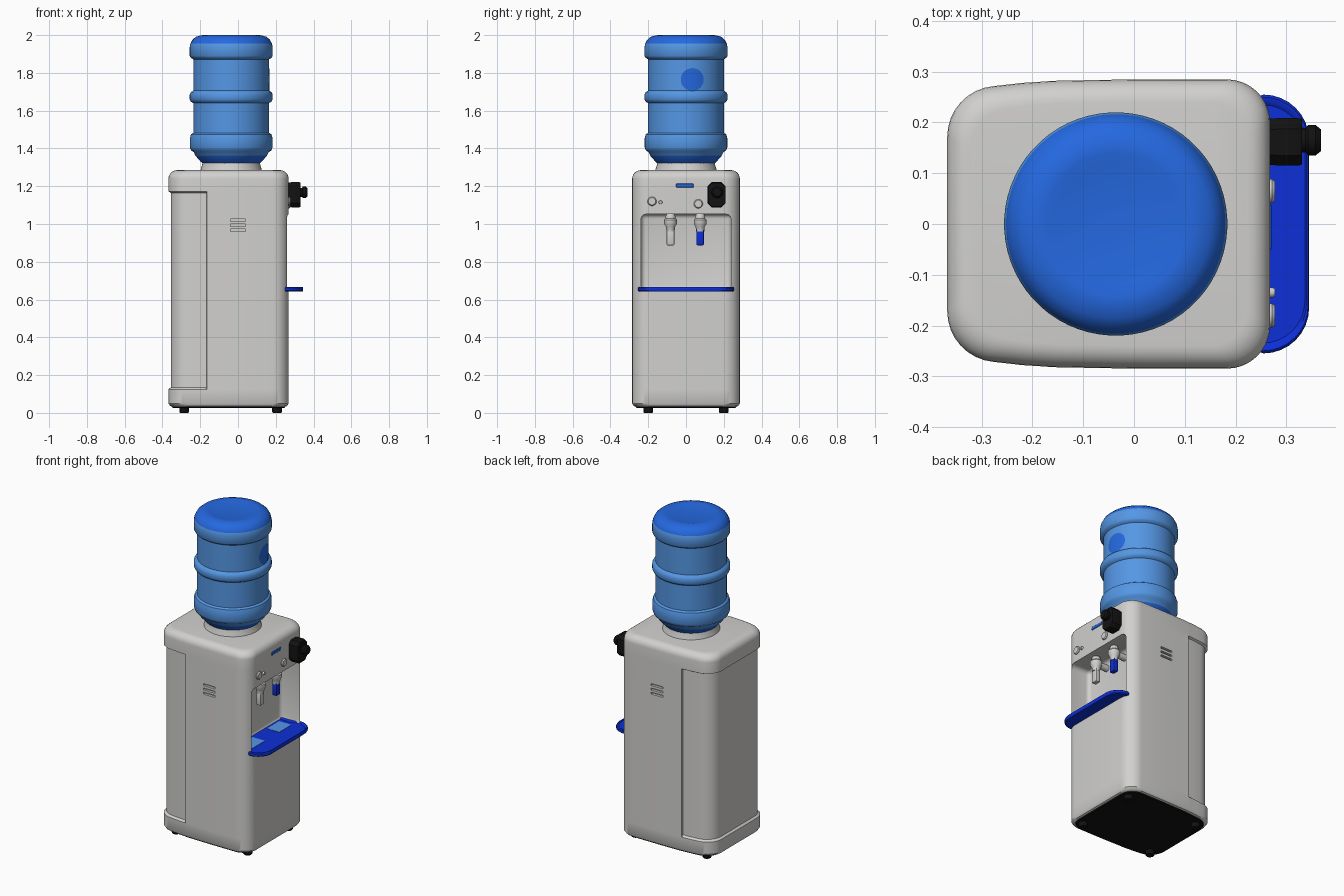
import bpy, bmesh, math
from mathutils import Vector

if "Cube" in bpy.data.objects:
    bpy.data.objects.remove(bpy.data.objects["Cube"])


def material(name, rgb):
    m = bpy.data.materials.new(name)
    m.diffuse_color = (*rgb, 1)
    m.use_nodes = True
    m.node_tree.nodes["Principled BSDF"].inputs["Base Color"].default_value = m.diffuse_color
    return m


GREY = material("cabinet grey", (0.64, 0.635, 0.62))
LIGHT = material("bottle light blue", (0.09, 0.31, 0.78))
MID = material("bottle mid blue", (0.018, 0.14, 0.75))
DEEP = material("tray deep blue", (0.004, 0.028, 0.68))
BLACK = material("black plastic", (0.006, 0.006, 0.006))


def finish(name, bm, mats, smooth=True):
    bmesh.ops.recalc_face_normals(bm, faces=bm.faces)
    me = bpy.data.meshes.new(name)
    bm.to_mesh(me)
    bm.free()
    ob = bpy.data.objects.new(name, me)
    bpy.context.collection.objects.link(ob)
    for m in mats:
        me.materials.append(m)
    if smooth:
        shade(ob)
    return ob


def shade(ob):
    bpy.ops.object.select_all(action='DESELECT')
    ob.select_set(True)
    bpy.context.view_layer.objects.active = ob
    bpy.ops.object.shade_smooth_by_angle(angle=math.radians(35))


def loft(name, rings, *mats, smooth=True):
    """Skin closed rings of 3D points and cap both ends."""
    bm = bmesh.new()
    vs = [[bm.verts.new(p) for p in r] for r in rings]
    n = len(vs[0])
    for a, b in zip(vs, vs[1:]):
        for i in range(n):
            j = (i + 1) % n
            bm.faces.new((a[i], a[j], b[j], b[i]))
    bm.faces.new(vs[0])
    bm.faces.new(vs[-1])
    return finish(name, bm, mats, smooth)


def lathe(name, profile, center, *mats, axis='z', n=24):
    """Profile is (radius, coordinate along axis)."""
    rings = []
    for r, h in profile:
        ring = []
        for i in range(n):
            c, s = (f(2 * math.pi * (i + .5) / n) * r for f in (math.cos, math.sin))
            ring.append((center[0] + c, center[1] + s, h) if axis == 'z'
                        else (h, center[0] + c, center[1] + s))
        rings.append(ring)
    return loft(name, rings, *mats)


def box(name, lo, hi, mat, bevel=0, segs=3):
    bm = bmesh.new()
    bmesh.ops.create_cube(bm, size=1)
    lo, hi = Vector(lo), Vector(hi)
    for v in bm.verts:
        v.co = Vector([(lo[k] + hi[k]) / 2 + v.co[k] * (hi[k] - lo[k]) for k in range(3)])
    if bevel:
        bmesh.ops.bevel(bm, geom=bm.edges[:], offset=bevel, segments=segs,
                        profile=.5, affect='EDGES')
    return finish(name, bm, [mat])


def arc(cx, cy, r, a0, a1, n=8):
    return [(cx + r * math.cos(math.radians(a0 + (a1 - a0) * i / n)),
             cy + r * math.sin(math.radians(a0 + (a1 - a0) * i / n))) for i in range(n + 1)]


# Cabinet footprint: one half, then mirrored across y
half = arc(.183, .2, .085, 0, 90) + [(0, .285), (-.165, .282), (-.172, .281), (-.22, .278)] \
    + arc(-.268, .172, .1, 95, 180)
footprint = half + [(x, -y) for x, y in reversed(half)]
CX = -.05


def cabinet_ring(z, inset=0, recess=0):
    ring = []
    for x, y in footprint:
        d = inset + (recess if x < -.17 else 0)
        ring.append((CX + (x - CX) * (1 - d / .318), y * (1 - d / .285), z))
    return ring


R = .045
rings = [cabinet_ring(.032, .02), cabinet_ring(.037, .008), cabinet_ring(.05),
         cabinet_ring(.125), cabinet_ring(.135, 0, .012),
         cabinet_ring(1.165, 0, .012), cabinet_ring(1.172)]
rings += [cabinet_ring(1.285 - R + R * math.sin(a), R * (1 - math.cos(a)))
          for a in [math.radians(15 * i) for i in range(7)]]
cabinet = loft("cabinet", rings, GREY, smooth=False)

# Dispensing alcove and side vent slots are cut out of the cabinet
cutters = [box("alcove_cutter", (.13, -.238, .65), (.45, .238, 1.052), GREY, .025, 4)]
for side in (-1, 1):
    for z in (1.02, .993, .967):
        y = sorted((side * .27, side * .32))
        cutters.append(box("vent_cutter", (-.04, y[0], z - .006), (.04, y[1], z + .006), GREY))
bpy.context.view_layer.objects.active = cabinet
for c in cutters:
    c.hide_render = True
    mod = cabinet.modifiers.new("cut", 'BOOLEAN')
    mod.operation = 'DIFFERENCE'
    mod.solver = 'EXACT'
    mod.object = c
    bpy.context.view_layer.objects.active = cabinet
    bpy.ops.object.modifier_apply(modifier=mod.name)
for c in cutters:
    bpy.data.objects.remove(c)
shade(cabinet)

# Underside plate and feet
loft("base_plate", [cabinet_ring(.027, .022), cabinet_ring(.034, .018)], BLACK)
for x in (-.285, .207):
    for y in (-.2, .2):
        lathe("foot", [(.022, 0), (.026, .006), (.026, .03)], (x, y), BLACK)

# Collar and bottle
BC = (-.036, 0)
lathe("bottle_collar", [(.165, 1.275), (.16, 1.295), (.155, 1.31), (.152, 1.328)], BC, GREY, n=48)
bottle = lathe("bottle", [
    (.14, 1.31), (.162, 1.33), (.175, 1.345), (.19, 1.362), (.198, 1.38), (.213, 1.39),
    (.219, 1.405), (.219, 1.455), (.213, 1.475), (.201, 1.483), (.201, 1.64), (.214, 1.648),
    (.22, 1.66), (.22, 1.685), (.214, 1.698), (.201, 1.706), (.201, 1.872), (.214, 1.88),
    (.22, 1.89), (.22, 1.935), (.216, 1.955), (.205, 1.976), (.187, 1.991), (.16, 1.999),
    (.14, 2.0), (.12, 1.995), (.01, 1.995)], BC, LIGHT, MID, n=64)
for p in bottle.data.polygons:
    if p.center.z > 1.955 or p.center.z < 1.362:
        p.material_index = 1

# Plain oval patch wrapped on the bottle
bm = bmesh.new()
cols = []
for i in range(17):
    t = -.98 + 1.96 * i / 16
    a = .17 + t * .31
    h = .06 * math.sqrt(1 - t * t)
    cols.append([bm.verts.new((BC[0] + .203 * math.cos(a), .203 * math.sin(a), 1.765 + s * h))
                 for s in (-1, 1)])
for a, b in zip(cols, cols[1:]):
    bm.faces.new((a[0], b[0], b[1], a[1]))
finish("bottle_patch", bm, [MID])

# Drip tray with a lighter inset
tray_half = arc(.255, .165, .09, 0, 90) + [(.2, .237), (.12, .237)]
tray = tray_half + [(x, -y) for x, y in reversed(tray_half)]


def tray_ring(z, k):
    return [(.24 + (x - .24) * k, y * k, z) for x, y in tray]


loft("drip_tray", [tray_ring(.643, .975), tray_ring(.648, 1), tray_ring(.662, 1),
                   tray_ring(.667, .98), tray_ring(.666, .95), tray_ring(.66, .92)], DEEP)
for y in (-.13, .13):
    box("tray_inset", (.15, y - .06, .656), (.235, y + .06, .662), LIGHT)

# Taps with levers
for y, mat in ((-.082, GREY), (.075, DEEP)):
    lathe("tap_arm", [(.02, .12), (.02, .21)], (y, 1.01), GREY, axis='x')
    lathe("tap_body", [(.02, 1.054), (.026, 1.04), (.026, 1.03), (.034, 1.022), (.034, 1.0),
                       (.024, .985), (.022, .96)], (.21, y), GREY)
    box("tap_lever", (.196, y - .02, .887), (.226, y + .02, .975), mat, .006, 2)

# Front panel controls
for y, z, r in ((-.18, 1.12, .024), (.065, 1.107, .024), (-.135, 1.115, .01)):
    lathe("panel_knob", [(r, .255), (r, .272), (r * .8, .278)], (y, z), GREY, axis='x')
box("panel_indicator", (.262, -.052, 1.193), (.271, .04, 1.214), MID, .003, 1)

# Black fitting on the front panel with a round knob
octagon = [(.115, 1.11), (.135, 1.088), (.187, 1.088), (.209, 1.11),
           (.209, 1.2), (.187, 1.222), (.135, 1.222), (.115, 1.2)]
loft("holder_block", [[(x, .162 + (y - .162) * k, 1.155 + (z - 1.155) * k) for y, z in octagon]
                      for x, k in ((.255, .95), (.29, 1), (.325, 1), (.331, .94))], BLACK)
lathe("holder_knob", [(.024, .325), (.024, .338), (.03, .343), (.03, .358), (.022, .368)],
      (.165, 1.168), BLACK, axis='x')
